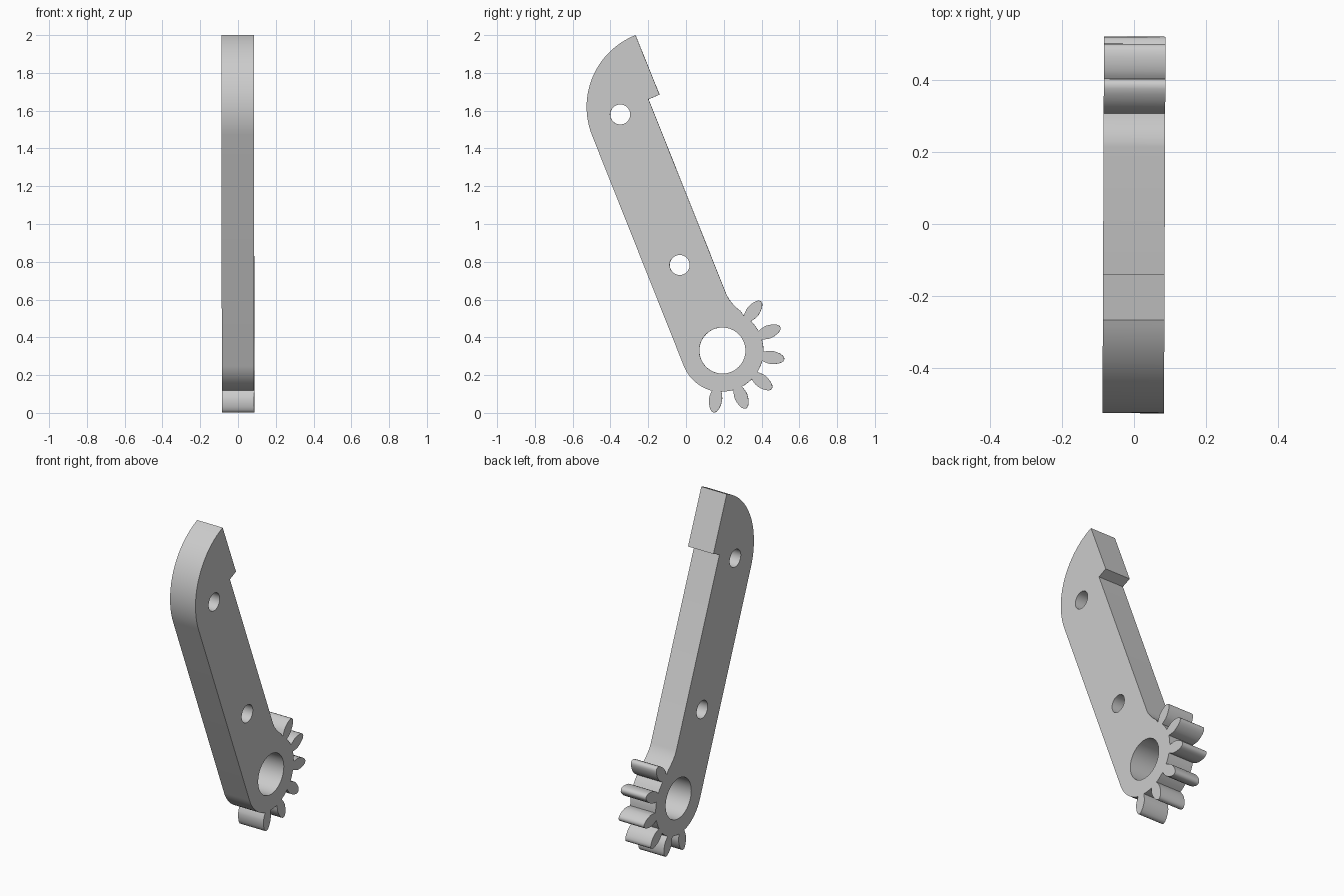
import bpy, bmesh
from math import cos, sin, radians, pi

if "Cube" in bpy.data.objects:
    bpy.data.objects.remove(bpy.data.objects["Cube"], do_unlink=True)

HUB = (0.193, 0.33)
ROOT = 0.217
HALF_THICKNESS = 0.0855
TOOTH_ANGLES = [52 - 30 * i for i in range(6)]
# half outline of one tooth: radius, half width
TOOTH = [(0.216, 0.024), (0.23, 0.029), (0.25, 0.034), (0.265, 0.035),
         (0.285, 0.032), (0.305, 0.026), (0.32, 0.018), (0.328, 0.010), (0.331, 0.0)]


def arc(centre, radius, start, end, steps):
    """Points on an arc, angles in degrees."""
    angles = [radians(start + (end - start) * i / steps) for i in range(steps + 1)]
    return [(centre[0] + radius * cos(a), centre[1] + radius * sin(a)) for a in angles]


def tooth(angle):
    """Outline of one gear tooth, running clockwise around the hub."""
    c, s = cos(radians(angle)), sin(radians(angle))
    flank = TOOTH + [(r, -w) for r, w in reversed(TOOTH[:-1])]
    return [(HUB[0] + r * c - w * s, HUB[1] + r * s + w * c) for r, w in flank]


# Outline, clockwise: rounded head, hooked notch, straight arm, fillet
outline = arc((-0.118, 1.62), 0.408, 201.5, 111.4, 32)
outline += [(-0.14, 1.685), (-0.198, 1.66)]
outline += [(0.214, 0.627), (0.228, 0.601), (0.246, 0.579), (0.266, 0.558), (0.287, 0.541)]

# Gear sector with root arcs between the teeth
for i, angle in enumerate(TOOTH_ANGLES):
    outline += tooth(angle)
    if i < 5:
        outline += arc(HUB, ROOT, angle - 9, angle - 21, 3)

# Rounded back of the hub
outline += arc(HUB, 0.22, -107, -158.5, 16)

# Pivot bore and two pin holes
holes = [arc(HUB, 0.122, 0, 360, 64)[:-1],
         arc((-0.348, 1.58), 0.053, 0, 360, 40)[:-1],
         arc((-0.033, 0.783), 0.053, 0, 360, 40)[:-1]]

# Filled, extruded profile
curve = bpy.data.curves.new("gear_lever", 'CURVE')
curve.dimensions = '2D'
curve.fill_mode = 'BOTH'
curve.extrude = HALF_THICKNESS
for loop in [outline] + holes:
    spline = curve.splines.new('POLY')
    spline.points.add(len(loop) - 1)
    for point, (y, z) in zip(spline.points, loop):
        point.co = (y, z, 0, 1)
    spline.use_cyclic_u = True

lever = bpy.data.objects.new("gear_lever", curve)
bpy.context.collection.objects.link(lever)
lever.rotation_euler = (pi / 2, 0, pi / 2 - 0.004)
bpy.ops.object.select_all(action='DESELECT')
lever.select_set(True)
bpy.context.view_layer.objects.active = lever
bpy.ops.object.convert(target='MESH')

# Weld caps to walls
bm = bmesh.new()
bm.from_mesh(lever.data)
bmesh.ops.remove_doubles(bm, verts=bm.verts, dist=0.0002)
bmesh.ops.recalc_face_normals(bm, faces=bm.faces)
bm.to_mesh(lever.data)
bm.free()

# Plain grey
grey = bpy.data.materials.new("light_grey")
grey.use_nodes = True
colour = (0.6, 0.6, 0.6, 1)
grey.diffuse_color = colour
grey.node_tree.nodes["Principled BSDF"].inputs["Base Color"].default_value = colour
lever.data.materials.clear()
lever.data.materials.append(grey)
bpy.ops.object.shade_smooth_by_angle(angle=radians(35))
